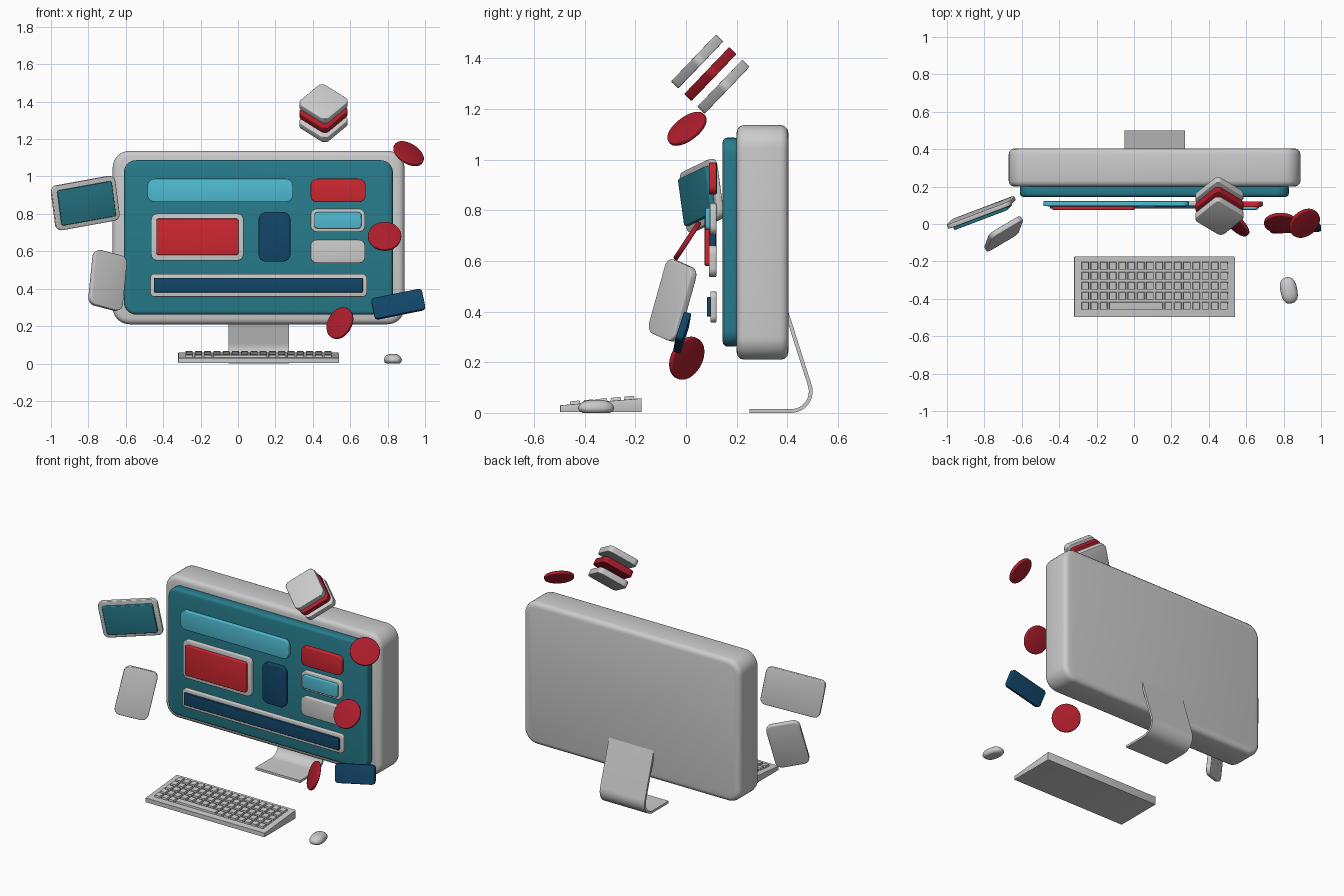
import bpy, bmesh, math
from mathutils import Vector, Matrix

if "Cube" in bpy.data.objects:
    bpy.data.objects.remove(bpy.data.objects["Cube"])


def material(name, rgb):
    m = bpy.data.materials.new(name)
    m.diffuse_color = (*rgb, 1)
    m.use_nodes = True
    m.node_tree.nodes["Principled BSDF"].inputs["Base Color"].default_value = m.diffuse_color
    return m


TEAL = material("teal", (0.02, 0.2, 0.26))
CYAN = material("cyan", (0.08, 0.5, 0.65))
RED = material("red", (0.62, 0.02, 0.03))
CRIMSON = material("crimson", (0.42, 0.012, 0.025))
NAVY = material("navy", (0.006, 0.06, 0.14))
X, Z = (1, 0, 0), (0, 0, 1)


def make(name, bm, mat=None, matrix=None):
    bmesh.ops.recalc_face_normals(bm, faces=bm.faces)
    me = bpy.data.meshes.new(name)
    bm.to_mesh(me)
    bm.free()
    ob = bpy.data.objects.new(name, me)
    bpy.context.collection.objects.link(ob)
    if mat:
        me.materials.append(mat)
    if matrix:
        ob.matrix_world = matrix
    return ob


def frame(center, u, v):
    """Local x along u, local y along v, local z out of the front."""
    u = Vector(u).normalized()
    v = Vector(v)
    v = (v - u * v.dot(u)).normalized()
    m = Matrix((u, v, u.cross(v))).transposed().to_4x4()
    m.translation = center
    return m


def prism(outline, depth, bevel, segs=3):
    """Extruded outline centred on local z, with rounded rims."""
    bm = bmesh.new()
    face = bm.faces.new([bm.verts.new((x, y, -depth / 2)) for x, y in outline])
    ext = bmesh.ops.extrude_face_region(bm, geom=[face])
    bmesh.ops.translate(bm, vec=(0, 0, depth),
                        verts=[g for g in ext["geom"] if isinstance(g, bmesh.types.BMVert)])
    bmesh.ops.recalc_face_normals(bm, faces=bm.faces)
    if bevel:
        rims = [e for e in bm.edges if abs(e.verts[0].co.z - e.verts[1].co.z) < 1e-6]
        bmesh.ops.bevel(bm, geom=rims, offset=bevel, segments=segs, profile=0.5, affect='EDGES')
    return bm


def plate(name, center, w, h, depth, r, mat=None, u=X, v=Z, bevel=0.005):
    pts = []
    for i, (sx, sy) in enumerate(((1, 1), (-1, 1), (-1, -1), (1, -1))):
        for k in range(9):
            a = math.pi / 2 * (i + k / 8)
            pts.append((sx * (w / 2 - r) + r * math.cos(a), sy * (h / 2 - r) + r * math.sin(a)))
    return make(name, prism(pts, depth, min(bevel, r * 0.6)), mat, frame(center, u, v))


def panel(name, x0, x1, z0, z1, y0, y1, r, mat=None, bevel=0.005):
    return plate(name, ((x0 + x1) / 2, (y0 + y1) / 2, (z0 + z1) / 2),
                 x1 - x0, z1 - z0, y1 - y0, r, mat, bevel=bevel)


def disc(name, center, normal):
    pts = [(0.089 * math.cos(math.tau * k / 48), 0.089 * math.sin(math.tau * k / 48)) for k in range(48)]
    m = Vector(normal).to_track_quat('Z', 'Y').to_matrix().to_4x4()
    m.translation = center
    make(name, prism(pts, 0.02, 0.006), CRIMSON, m)


# Monitor
panel("monitor_body", -0.67, 0.89, 0.21, 1.137, 0.2, 0.404, 0.09, bevel=0.03)
panel("screen", -0.61, 0.828, 0.262, 1.087, 0.145, 0.21, 0.065, TEAL, bevel=0.018)

# Panels floating in front of the screen
panel("title_bar", -0.485, 0.295, 0.863, 0.988, 0.095, 0.122, 0.04, CYAN)
panel("image_frame", -0.465, 0.03, 0.55, 0.802, 0.094, 0.12, 0.035)
panel("image_card", -0.437, 0.003, 0.58, 0.775, 0.074, 0.096, 0.014, RED)
panel("side_card", 0.11, 0.28, 0.545, 0.81, 0.09, 0.118, 0.04, NAVY)
panel("red_button", 0.388, 0.682, 0.863, 0.988, 0.09, 0.12, 0.035, RED)
panel("cyan_button_frame", 0.388, 0.68, 0.703, 0.828, 0.094, 0.12, 0.035)
panel("cyan_button", 0.408, 0.66, 0.722, 0.81, 0.076, 0.096, 0.018, CYAN)
panel("grey_button", 0.388, 0.68, 0.537, 0.662, 0.09, 0.12, 0.035)
panel("footer_frame", -0.47, 0.69, 0.357, 0.48, 0.096, 0.12, 0.025)
panel("footer_bar", -0.45, 0.667, 0.38, 0.458, 0.082, 0.098, 0.006, NAVY)

# Bent sheet stand: side profile in y-z, extruded along x
cy, cz, lean = 0.415, 0.085, math.radians(17.6)


def stand_side(r):
    arc = [(cy + r * math.cos(a), cz + r * math.sin(a))
           for a in (-math.pi / 2 + (math.pi / 2 + lean) * k / 16 for k in range(17))]
    y, z = arc[-1]
    return [(0.25, cz - r)] + arc + [(y - 0.32 * math.sin(lean), z + 0.32 * math.cos(lean))]


stand = prism(stand_side(0.085) + stand_side(0.07)[::-1], 0.322, 0)
make("stand", stand, None, Matrix(((0, 0, 1, 0.111), (1, 0, 0, 0), (0, 1, 0, 0), (0, 0, 0, 1))))

# Keyboard wedge
kb = prism([(-0.497, 0.003), (-0.175, 0.003), (-0.175, 0.058), (-0.497, 0.03)], 0.86, 0.003, 2)
make("keyboard_body", kb, None, Matrix(((0, 0, 1, 0.11), (1, 0, 0, 0), (0, 1, 0, 0), (0, 0, 0, 1))))

# Keys, with a long space bar in the front row
keys = bmesh.new()
slope = math.atan2(0.028, 0.322)
pitch = 0.0495
for row in range(5):
    y = -0.224 - 0.0535 * row
    z = 0.03 + (y + 0.497) * math.tan(slope) + 0.004
    spans = [(c, 1) for c in range(16)]
    if row == 4:
        spans = [(c, 1) for c in (0, 1, 2)] + [(3, 6)] + [(c, 1) for c in range(9, 16)]
    for col, n in spans:
        x = -0.286 + pitch * (col + n / 2)
        m = (Matrix.Translation((x, y, z)) @ Matrix.Rotation(slope, 4, 'X')
             @ Matrix.Diagonal((pitch * n - 0.008, 0.043, 0.016, 1)))
        new = bmesh.ops.create_cube(keys, size=1, matrix=m)["verts"]
        for vert in new[:]:
            if (m.inverted() @ vert.co).z > 0:
                vert.co.x += 0.003 if vert.co.x < x else -0.003
                vert.co.y += 0.003 if vert.co.y < y else -0.003
make("keyboard_keys", keys)

# Mouse: squarish dome with a flat base
mouse = bmesh.new()
bmesh.ops.create_uvsphere(mouse, u_segments=40, v_segments=20, radius=1)
for vert in mouse.verts:
    p = vert.co
    p.x, p.y = (math.copysign(abs(c) ** 0.8, c) for c in (p.x, p.y))
    p.x *= 0.045
    p.y *= 0.071
    p.z = 0.018 + (0.034 * p.z if p.z > 0 else 0.018 * max(-1, p.z * 1.4))
make("mouse", mouse, None, Matrix.Translation((0.828, -0.355, 0)) @ Matrix.Rotation(math.radians(11), 4, 'Z'))

# Floating tablet on the left
tu, tv = Vector((0.33, 0.125, 0.06)), Vector((-0.027, -0.03, 0.225))
tn = tu.cross(tv).normalized()
tc = Vector((-0.817, 0.062, 0.858))
plate("tablet_frame", tc, 0.368, 0.243, 0.025, 0.035, None, tu, tv)
plate("tablet_screen", tc + tn * 0.02, 0.312, 0.19, 0.022, 0.012, TEAL, tu, tv)

# Floating cards
plate("grey_card", (-0.697, -0.053, 0.444), 0.205, 0.305, 0.03, 0.04, None,
      (0.17, 0.1, -0.045), (0.03, 0.08, 0.285))
plate("navy_card", (0.857, -0.015, 0.317), 0.277, 0.118, 0.03, 0.02, NAVY,
      (0.27, 0.01, 0.055), (-0.022, 0.035, 0.105))

# Floating stack of three square tiles
d1, d2 = Vector((1, 0.05, 0.05)).normalized(), Vector((-0.07, 0.69, 0.72)).normalized()
axis = d1.cross(d2).normalized()
for name, offset, mat in (("tile_top", 0.072, None), ("tile_middle", 0, CRIMSON), ("tile_bottom", -0.072, None)):
    plate(name, Vector((0.457, 0.096, 1.338)) + axis * offset, 0.2, 0.2, 0.04, 0.03, mat,
          d1 - d2, d1 + d2, bevel=0.004)

# Floating discs
disc("disc_top", (0.912, 0.004, 1.122), (0.45, -0.54, 0.71))
disc("disc_middle", (0.784, 0.005, 0.68), (0, -0.835, 0.55))
disc("disc_bottom", (0.545, 0.003, 0.216), (0.65, 0.68, -0.35))

# Smooth shading with sharp edges kept
for ob in bpy.context.collection.objects:
    ob.select_set(True)
    bpy.context.view_layer.objects.active = ob
bpy.ops.object.shade_smooth_by_angle(angle=math.radians(35))
